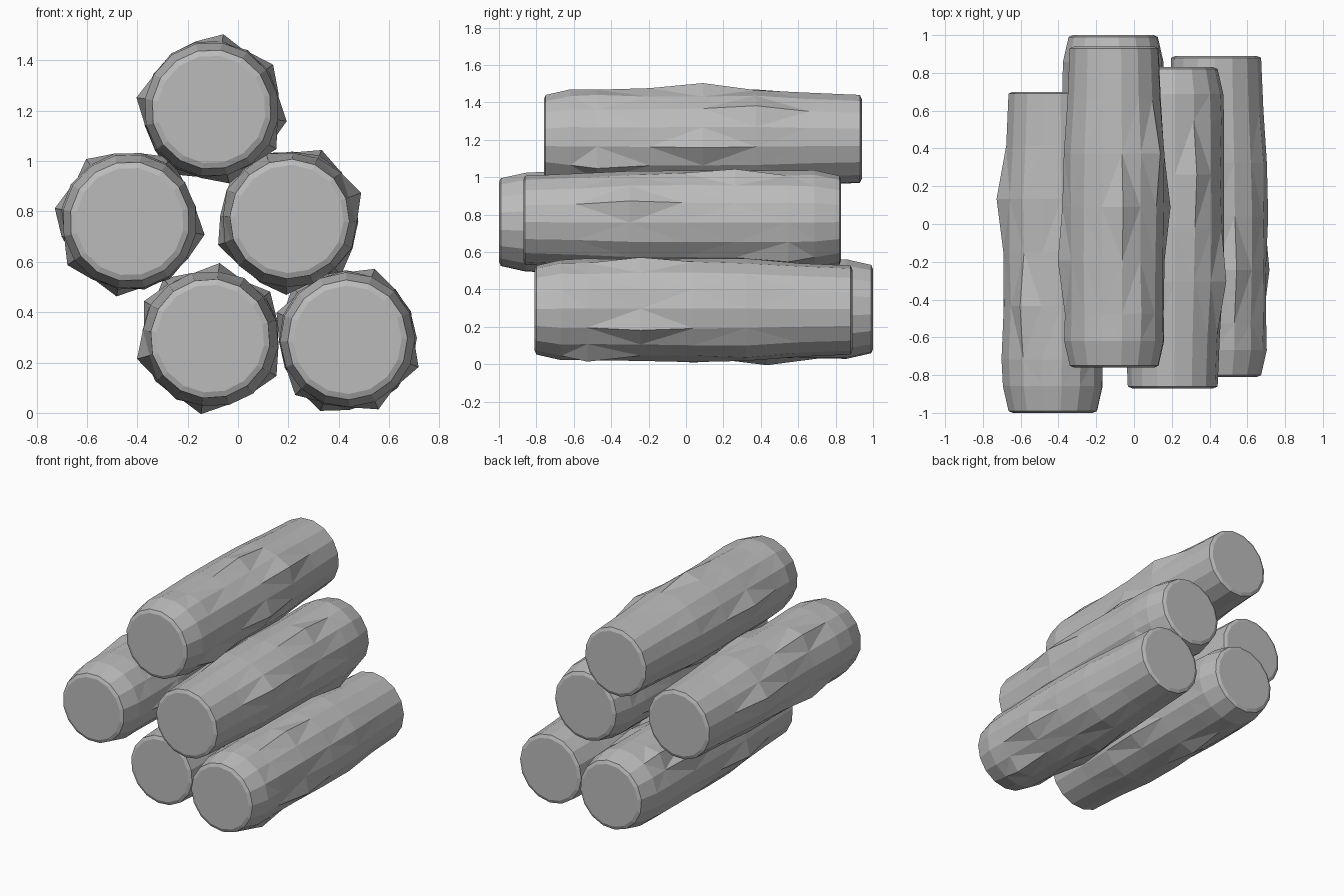
import bpy
import bmesh
import random
from math import cos, sin, radians, tau

cube = bpy.data.objects.get("Cube")
if cube:
    bpy.data.objects.remove(cube)

random.seed(4)
SIDES = 16
LENGTH = 1.7
STEP = LENGTH / 6

# One grey for every log
grey = bpy.data.materials.new("plain grey")
grey.use_nodes = True
colour = (0.5, 0.5, 0.5, 1)
grey.diffuse_color = colour
grey.node_tree.nodes["Principled BSDF"].inputs["Base Color"].default_value = colour

# Log outline from tapered end to straight end: (distance along, radius)
PROFILE = [(0, 0.215), (0.01, 0.238), (STEP / 2, 0.268), (STEP, 0.27),
           (2 * STEP, 0.27), (3 * STEP, 0.272), (4 * STEP, 0.27),
           (5 * STEP, 0.25), (LENGTH - 0.01, 0.238), (LENGTH, 0.215)]


def make_log(name, x, z, front, flipped, knots):
    """Faceted log along y; knots are (angle in degrees, profile ring) bumps."""
    phase = radians(knots[0][0])
    radius = {}
    for ring, (_, r) in enumerate(PROFILE):
        bumpy = 2 < ring < 7
        for side in range(SIDES):
            radius[ring, side] = r + (random.uniform(-0.007, 0.007) if bumpy else 0)
    for angle, ring in knots:
        side = round((radians(angle) - phase) / tau * SIDES) % SIDES
        radius[ring, side] = 0.302

    bm = bmesh.new()
    rings = []
    for ring, (along, _) in enumerate(PROFILE):
        y = front + (LENGTH - along if flipped else along)
        loop = []
        for side in range(SIDES):
            a = phase + tau * side / SIDES
            r = radius[ring, side]
            loop.append(bm.verts.new((x + r * cos(a), y, z + r * sin(a))))
        rings.append(loop)
    walls = []
    for low, high in zip(rings, rings[1:]):
        for i in range(SIDES):
            j = (i + 1) % SIDES
            walls.append(bm.faces.new((low[i], low[j], high[j], high[i])))
    # Shortest diagonals leave diamond-shaped knots on the bark
    bmesh.ops.triangulate(bm, faces=walls, quad_method='SHORT_EDGE')
    bm.faces.new(rings[0])
    bm.faces.new(rings[-1])
    bmesh.ops.recalc_face_normals(bm, faces=bm.faces)

    mesh = bpy.data.meshes.new(name)
    bm.to_mesh(mesh)
    bm.free()
    mesh.materials.append(grey)
    bpy.context.collection.objects.link(bpy.data.objects.new(name, mesh))


# Stack of five logs
make_log("top_log", -0.105, 1.205, -0.76, False,
         [(81, 5), (172, 4), (35, 6), (-6, 5), (-83, 4), (228, 5), (-34, 3)])
make_log("middle_left_log", -0.43, 0.76, -1.0, False,
         [(170, 6), (117, 4), (220, 4), (-90, 5), (-18, 4), (55, 5)])
make_log("middle_right_log", 0.205, 0.77, -0.87, True,
         [(65, 4), (12, 6), (-38, 3), (-92, 5), (198, 4), (141, 5)])
make_log("bottom_left_log", -0.11, 0.295, -0.7, True,
         [(83, 5), (36, 4), (-21, 5), (-96, 4), (203, 6), (161, 4), (133, 3)])
make_log("bottom_right_log", 0.435, 0.29, -0.81, False,
         [(69, 4), (-22, 4), (-63, 3), (250, 5), (224, 4), (169, 5), (126, 6)])
